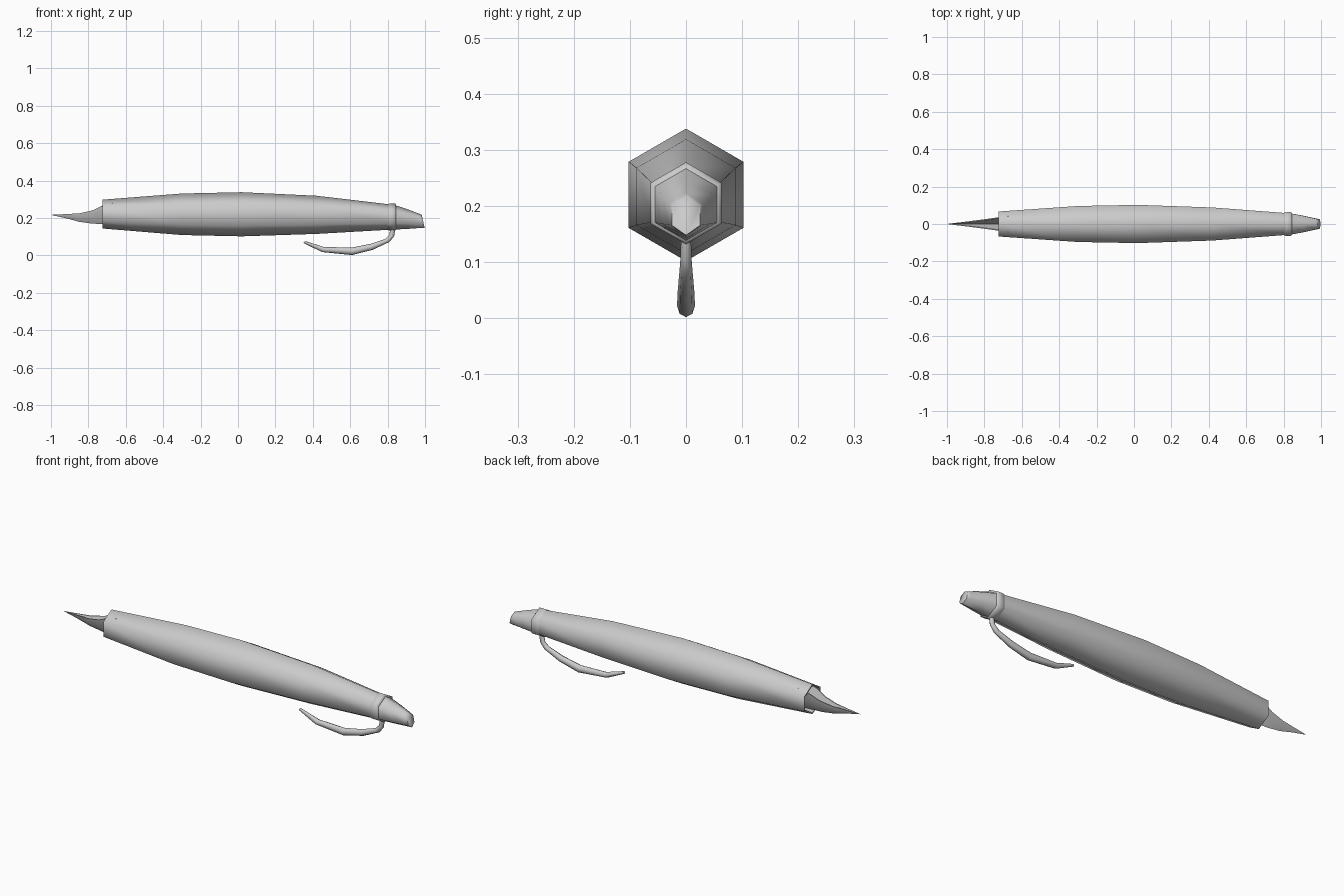
import bpy, bmesh, math

if "Cube" in bpy.data.objects:
    bpy.data.objects.remove(bpy.data.objects["Cube"])


def make_object(name, rings, faces_cap=(True, True), closed=True):
    """Loft a list of vertex rings into one object."""
    bm = bmesh.new()
    loops = [[bm.verts.new(p) for p in ring] for ring in rings]
    n = len(rings[0])
    for a, b in zip(loops, loops[1:]):
        for i in range(n if closed else n - 1):
            j = (i + 1) % n
            bm.faces.new((a[i], a[j], b[j], b[i]))
    for use, ring in zip(faces_cap, (loops[0], loops[-1])):
        if use:
            bm.faces.new(ring)
    bmesh.ops.remove_doubles(bm, verts=bm.verts, dist=1e-5)
    bmesh.ops.recalc_face_normals(bm, faces=bm.faces)
    mesh = bpy.data.meshes.new(name)
    bm.to_mesh(mesh)
    bm.free()
    obj = bpy.data.objects.new(name, mesh)
    bpy.context.collection.objects.link(obj)
    bpy.ops.object.select_all(action='DESELECT')
    obj.select_set(True)
    bpy.context.view_layer.objects.active = obj
    bpy.ops.object.shade_smooth_by_angle(angle=math.radians(62))
    return obj


def hexagon(x, z, rz, ry=None, shear=0.0):
    """Six-sided section across x, with corners at top and bottom."""
    ry = rz if ry is None else ry
    pts = []
    for i in range(6):
        a = math.radians(90 + 60 * i)
        dz = rz * math.sin(a)
        pts.append((x + shear * dz, ry * math.cos(a), z + dz))
    return pts


# Swelling barrel with a recessed writing end
barrel = [(-0.66, .221, .060), (-0.725, .221, .070), (-0.725, .221, .077),
          (-0.30, .220, .111), (0.02, .220, .118), (0.42, .217, .102),
          (0.82, .205, .067)]
make_object("barrel", [hexagon(*s) for s in barrel])

# Collar ring
collar = [(0.80, .205, .068), (0.81, .205, .073), (0.84, .205, .073), (0.845, .204, .066)]
make_object("collar", [hexagon(*s) for s in collar])

# Tapered end cap with a slanted tip
make_object("end_cap", [hexagon(0.835, .204, .066),
                        hexagon(0.905, .195, .053, .051, -0.04),
                        hexagon(0.975, .185, .038, .033, -0.15),
                        hexagon(0.990, .183, .035, .029, -0.22)])

# Trough-shaped nib: x, keel height, rim height, half width
nib = [(-0.67, .165, .280, .042), (-0.725, .168, .266, .036), (-0.78, .170, .240, .028),
       (-0.85, .180, .225, .019), (-0.92, .199, .221, .010), (-1.0, .2165, .217, .0005)]
nib_rings = []
for x, low, high, w in nib:
    t = min(.005, w * .3)
    floor = low + (high - low) * .12
    nib_rings.append([(x, -w, high), (x, -w * .75, low + (high - low) * .45), (x, 0, low),
                      (x, w * .75, low + (high - low) * .45), (x, w, high),
                      (x, w - t, high), (x, 0, floor), (x, -w + t, high)])
make_object("nib", nib_rings)

# Curved pocket clip: outer point, inner point, half width
clip = [((.842, .145), (.815, .145), .009), ((.835, .103), (.808, .107), .010),
        ((.810, .072), (.787, .088), .012), ((.72, .030), (.71, .062), .015),
        ((.61, .002), (.61, .042), .016), ((.45, .018), (.46, .045), .014),
        ((.35, .066), (.358, .077), .006)]
clip_rings = []
for (xo, zo), (xi, zi), w in clip:
    ring = []
    for i in range(8):
        a = math.tau * i / 8
        f = (1 + math.cos(a)) / 2
        ring.append((xi + (xo - xi) * f, w * math.sin(a), zi + (zo - zi) * f))
    clip_rings.append(ring)
make_object("clip", clip_rings)
